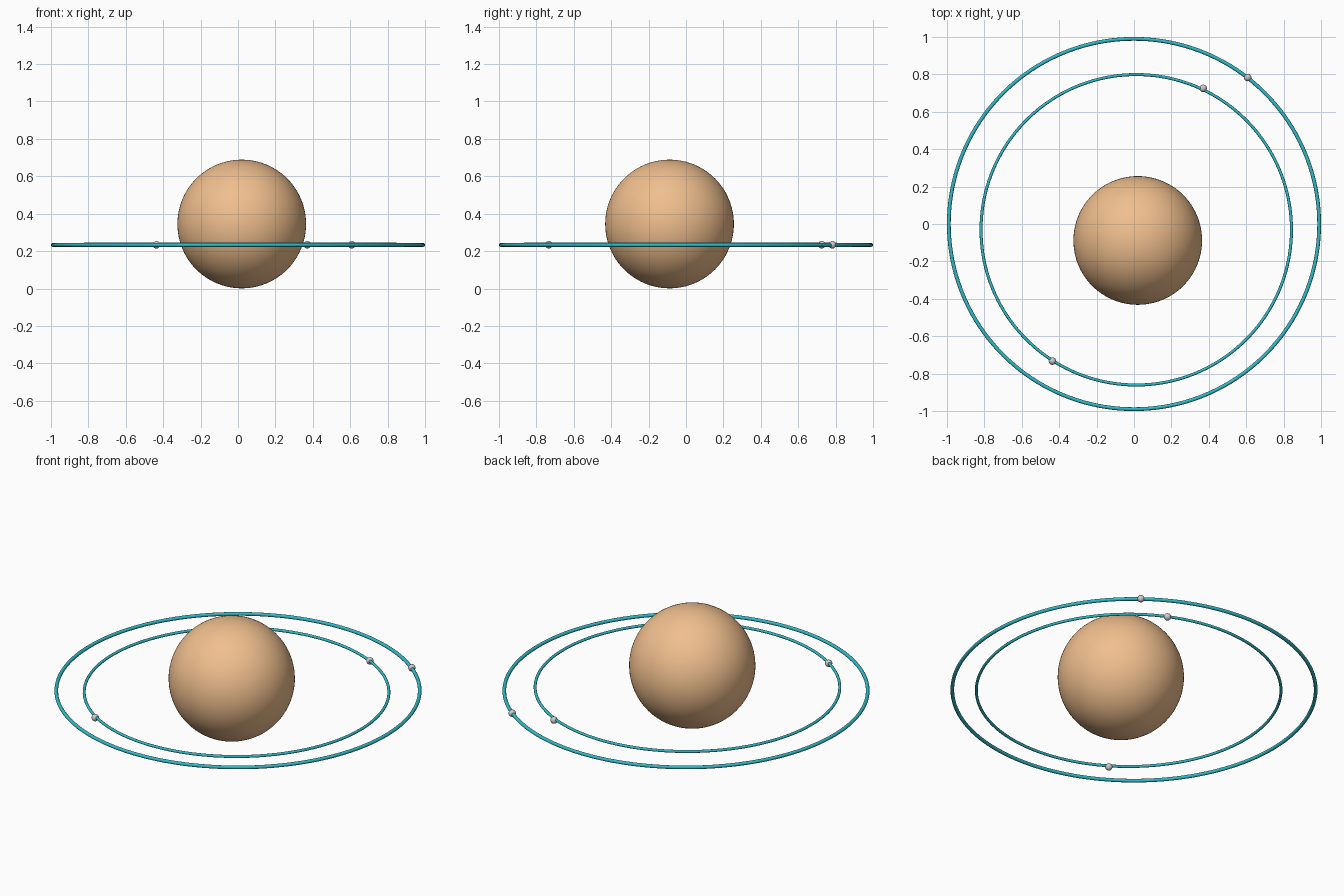
import bpy

if "Cube" in bpy.data.objects:
    bpy.data.objects.remove(bpy.data.objects["Cube"])


def material(name, color):
    m = bpy.data.materials.new(name)
    m.diffuse_color = color
    m.use_nodes = True
    m.node_tree.nodes["Principled BSDF"].inputs["Base Color"].default_value = m.diffuse_color
    return m


ORANGE = material("warm_orange", (0.87, 0.52, 0.27, 1))
TEAL = material("teal", (0.03, 0.50, 0.58, 1))


def finish(name, mat=None):
    ob = bpy.context.object
    ob.name = name
    if mat:
        ob.data.materials.append(mat)
    bpy.ops.object.shade_smooth()


def ball(name, loc, radius, mat=None, segments=64, rings=32):
    bpy.ops.mesh.primitive_uv_sphere_add(
        segments=segments, ring_count=rings, radius=radius, location=loc)
    finish(name, mat)


def orbit(name, loc, radius, tube):
    bpy.ops.mesh.primitive_torus_add(
        major_radius=radius, minor_radius=tube, location=loc,
        major_segments=160, minor_segments=16)
    finish(name, TEAL)


# Central nucleus, slightly off-centre
ball("nucleus", (0.02, -0.088, 0.345), 0.344, ORANGE, 96, 48)

# Two flat orbit rings
orbit("outer_orbit", (0, 0, 0.233), 0.99, 0.01)
orbit("inner_orbit", (0.012, -0.031, 0.239), 0.83, 0.008)

# Electrons: one on the outer ring, two on the inner ring
for i, (x, y) in enumerate([(0.608, 0.783), (0.37, 0.725), (-0.436, -0.733)]):
    ball(f"electron_{i + 1}", (x, y, 0.234), 0.02, None, 32, 16)
